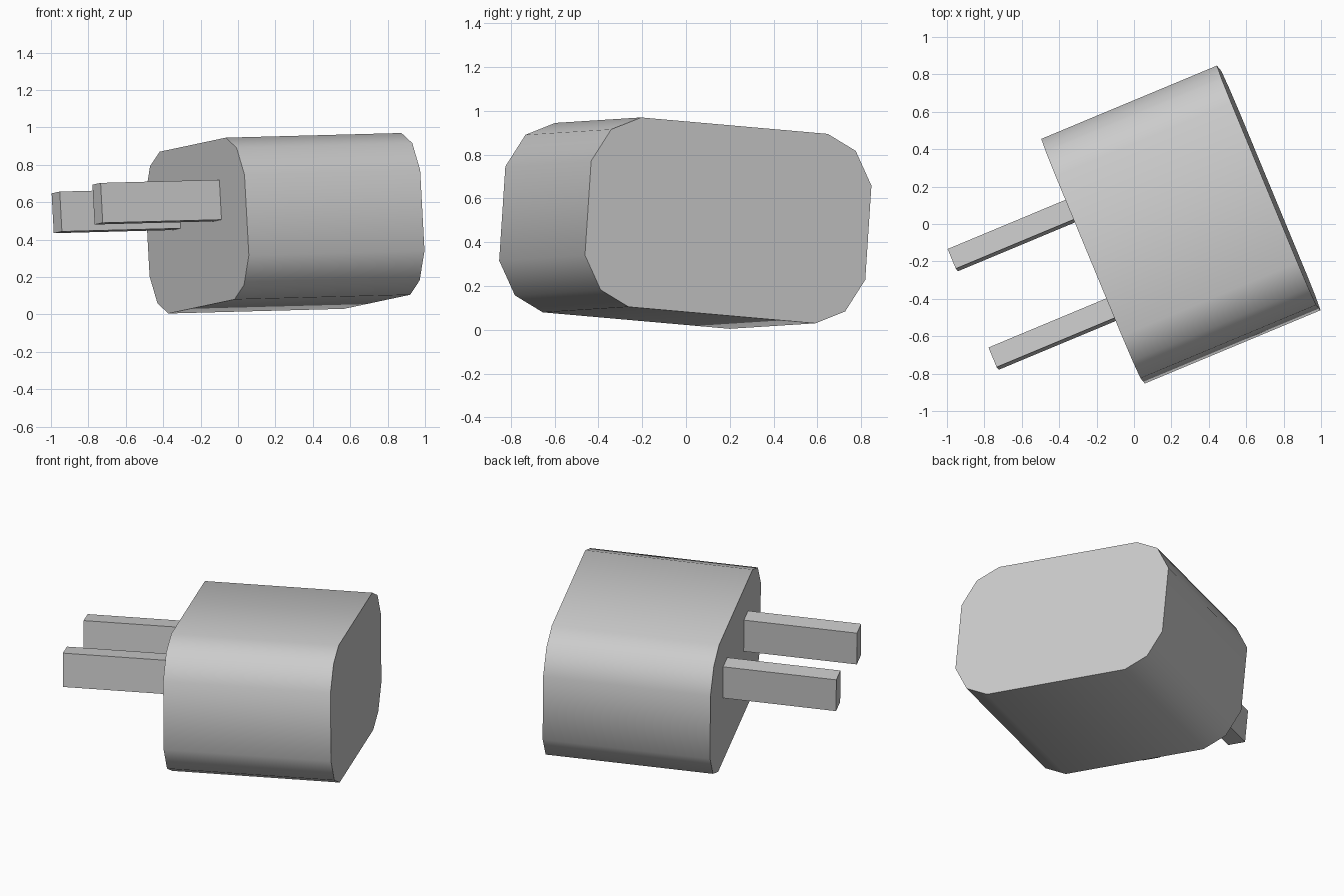
import bpy, bmesh, math
from mathutils import Vector, Matrix

if "Cube" in bpy.data.objects:
    bpy.data.objects.remove(bpy.data.objects["Cube"])

# Tilted frame: along = plug axis, wide = across the body, up = its height
along = Vector((0.94, 0.392, 0.025)).normalized()
wide = Vector((-0.376, 0.924, -0.081))
wide = (wide - along * wide.dot(along)).normalized()
up = along.cross(wide)
frame = Matrix((along, wide, up)).transposed().to_4x4()
frame.translation = Vector((-0.219, -0.199, 0.475))   # centre of the prong face


def prism(name, profile, start, end, smooth=False):
    """Extrude a (wide, up) profile along the plug axis."""
    bm = bmesh.new()
    face = bm.faces.new([bm.verts.new((start, a, b)) for a, b in profile])
    out = bmesh.ops.extrude_face_region(bm, geom=[face], use_keep_orig=True)
    moved = [v for v in out["geom"] if isinstance(v, bmesh.types.BMVert)]
    bmesh.ops.translate(bm, verts=moved, vec=(end - start, 0, 0))
    bmesh.ops.recalc_face_normals(bm, faces=bm.faces[:])
    mesh = bpy.data.meshes.new(name)
    bm.to_mesh(mesh)
    bm.free()
    obj = bpy.data.objects.new(name, mesh)
    bpy.context.collection.objects.link(obj)
    obj.matrix_world = frame
    if smooth:
        bpy.ops.object.select_all(action='DESELECT')
        obj.select_set(True)
        bpy.context.view_layer.objects.active = obj
        bpy.ops.object.shade_smooth_by_angle(angle=math.radians(50))
    return obj


# Body: one corner of the rounded section, mirrored to all four
corner = [(0.695, 0.216), (0.606, 0.368), (0.463, 0.434)]
right_half = [(a, -b) for a, b in reversed(corner)] + corner
section = right_half + [(-a, -b) for a, b in right_half]
prism("plug_body", section, 0.0, 1.018, smooth=True)

# Two flat prongs
for name, side in (("prong_left", 1), ("prong_right", -1)):
    c, w, h, z = side * 0.286, 0.057, 0.107, 0.111
    prism(name, [(c - w, z - h), (c + w, z - h), (c + w, z + h), (c - w, z + h)],
          -0.688, 0.0)
